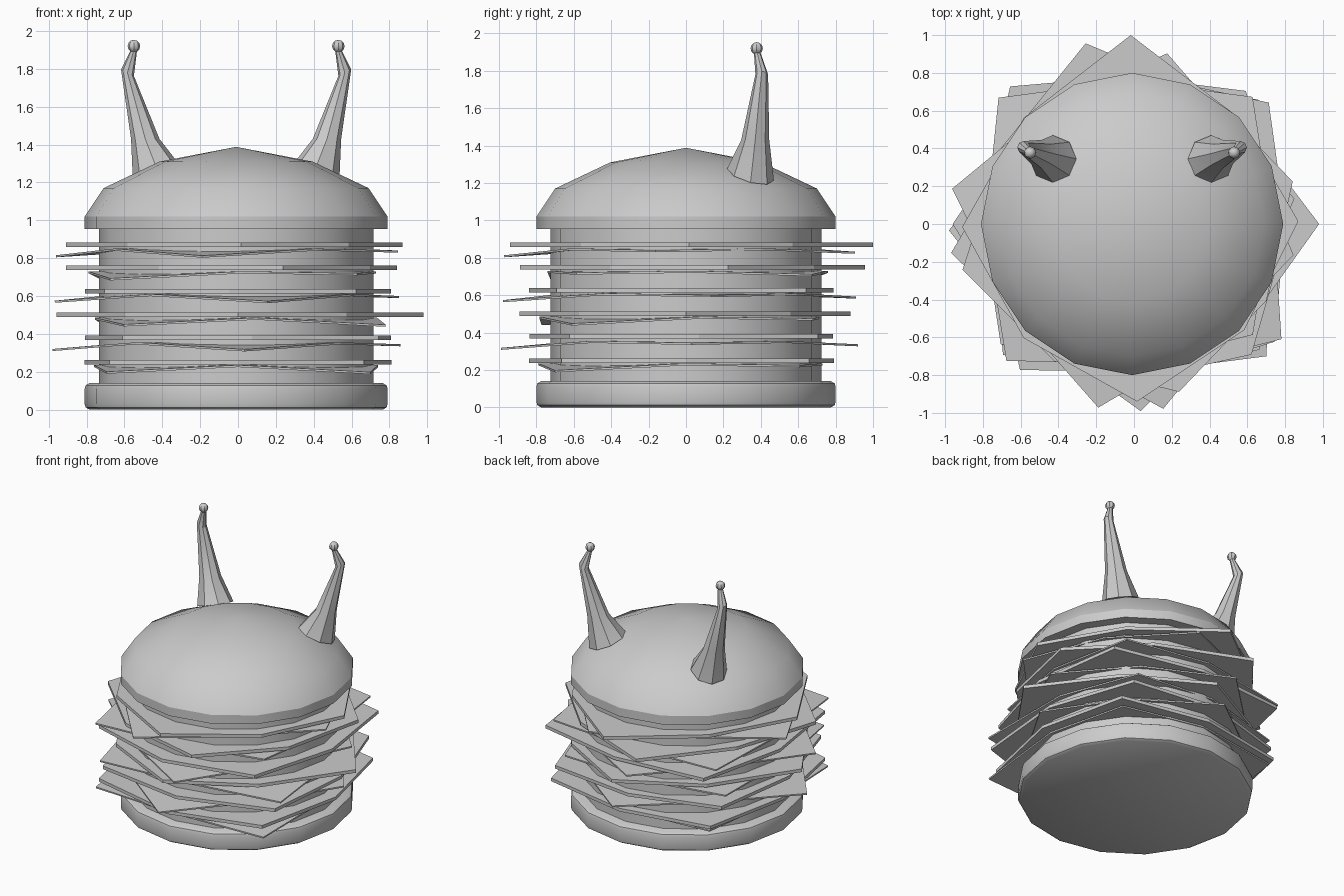
import bpy, bmesh
from math import radians, cos, sin, pi
from mathutils import Vector

if "Cube" in bpy.data.objects:
    bpy.data.objects.remove(bpy.data.objects["Cube"])

CX = -0.01          # the buns sit slightly left of centre
SIDES = 16


def finish(name, bm, smooth=True):
    bmesh.ops.recalc_face_normals(bm, faces=bm.faces)
    me = bpy.data.meshes.new(name)
    bm.to_mesh(me)
    bm.free()
    ob = bpy.data.objects.new(name, me)
    bpy.context.collection.objects.link(ob)
    if smooth:
        bpy.ops.object.select_all(action='DESELECT')
        ob.select_set(True)
        bpy.context.view_layer.objects.active = ob
        bpy.ops.object.shade_smooth_by_angle(angle=radians(32))
    return ob


def skin(bm, rings):
    """Bridge successive vertex rings and cap both ends."""
    n = len(rings[0])
    for a, b in zip(rings, rings[1:]):
        for i in range(n):
            j = (i + 1) % n
            bm.faces.new((a[i], a[j], b[j], b[i]))
    bm.faces.new(rings[0][::-1])
    bm.faces.new(rings[-1])


def lathe(name, profile, apex=None):
    bm = bmesh.new()
    rings = [[bm.verts.new((CX + r * cos(2 * pi * i / SIDES), r * sin(2 * pi * i / SIDES), z))
              for i in range(SIDES)] for r, z in profile]
    skin(bm, rings)
    if apex:
        top = [f for f in bm.faces if all(v in rings[-1] for v in f.verts)]
        res = bmesh.ops.poke(bm, faces=top)
        res['verts'][0].co.z = apex
    return finish(name, bm)


def leaf(name, z, rot, corners, mids, droop, thick):
    """Square slice with bulged edges; corners E, N, W, S may droop."""
    bm = bmesh.new()
    c, m = [], []
    for k in range(4):
        a = radians(90 * k + rot)
        c.append(bm.verts.new((corners[k] * cos(a), corners[k] * sin(a), z - droop[k])))
        a += pi / 4
        m.append(bm.verts.new((mids[k] * cos(a), mids[k] * sin(a), z)))
    bm.faces.new(m)
    for k in range(4):
        bm.faces.new((m[k - 1], c[k], m[k]))
    ob = finish(name, bm, smooth=False)
    mod = ob.modifiers.new("thickness", 'SOLIDIFY')
    mod.thickness = thick
    mod.offset = 0


# Buns and the stacked filling core
lathe("bottom_bun", [(0.775, 0), (0.795, 0.012), (0.80, 0.03), (0.80, 0.11), (0.795, 0.128), (0.775, 0.14)])
lathe("filling_core", [(0.725, 0.12), (0.725, 0.97)])
lathe("top_bun", [(0.80, 0.955), (0.80, 1.02), (0.70, 1.17), (0.405, 1.31)], apex=1.388)

# Flat slices: height, rotation, corner radii (E, N, W, S)
flats = [
    (0.25, 45, (0.93, 0.95, 0.96, 0.94)),
    (0.38, 50, (0.92, 0.93, 0.95, 0.97)),
    (0.50, 0, (0.98, 0.88, 0.96, 0.89)),
    (0.625, 42, (0.96, 0.98, 0.95, 0.93)),
    (0.75, 15, (0.87, 0.99, 0.94, 0.92)),
    (0.87, 1, (0.87, 1.00, 0.91, 0.94)),
]
for i, (z, rot, cr) in enumerate(flats):
    leaf(f"flat_slice_{i + 1}", z, rot, cr, (0.79, 0.81, 0.84, 0.81), (0, 0, 0, 0), 0.024)

# Drooping leaves: same leaf turned differently at each level
for i, (z, rot) in enumerate([(0.23, 45), (0.35, 2), (0.48, 52), (0.605, 9), (0.725, -43), (0.845, -11)]):
    leaf(f"leaf_{i + 1}", z, rot, (0.86, 0.92, 0.98, 0.99), (0.73, 0.76, 0.79, 0.74),
         (0.01, 0.018, 0.035, 0.037), 0.011)

# Horns with small ball tips: x, y, z, radius
path = [(0.42, 0.345, 1.245, 0.125), (0.48, 0.37, 1.43, 0.075),
        (0.574, 0.405, 1.78, 0.034), (0.54, 0.38, 1.90, 0.017)]
for side, s in (("left", -1), ("right", 1)):
    bm = bmesh.new()
    rings = []
    for k, (x, y, z, r) in enumerate(path):
        ring = []
        for i in range(8):
            dx, dy = r * cos(pi * i / 4), r * sin(pi * i / 4)
            dz = -0.35 * dx - 0.25 * dy if k == 0 else (-0.5 * dx * (k == 2)) * -1
            ring.append(bm.verts.new((CX + s * (x + dx), y + dy, z + dz)))
        rings.append(ring)
    skin(bm, rings)
    finish(side + "_horn", bm)
    bm = bmesh.new()
    bmesh.ops.create_uvsphere(bm, u_segments=8, v_segments=6, radius=0.033)
    bmesh.ops.translate(bm, verts=bm.verts, vec=Vector((CX + s * 0.54, 0.378, 1.92)))
    finish(side + "_horn_tip", bm)
